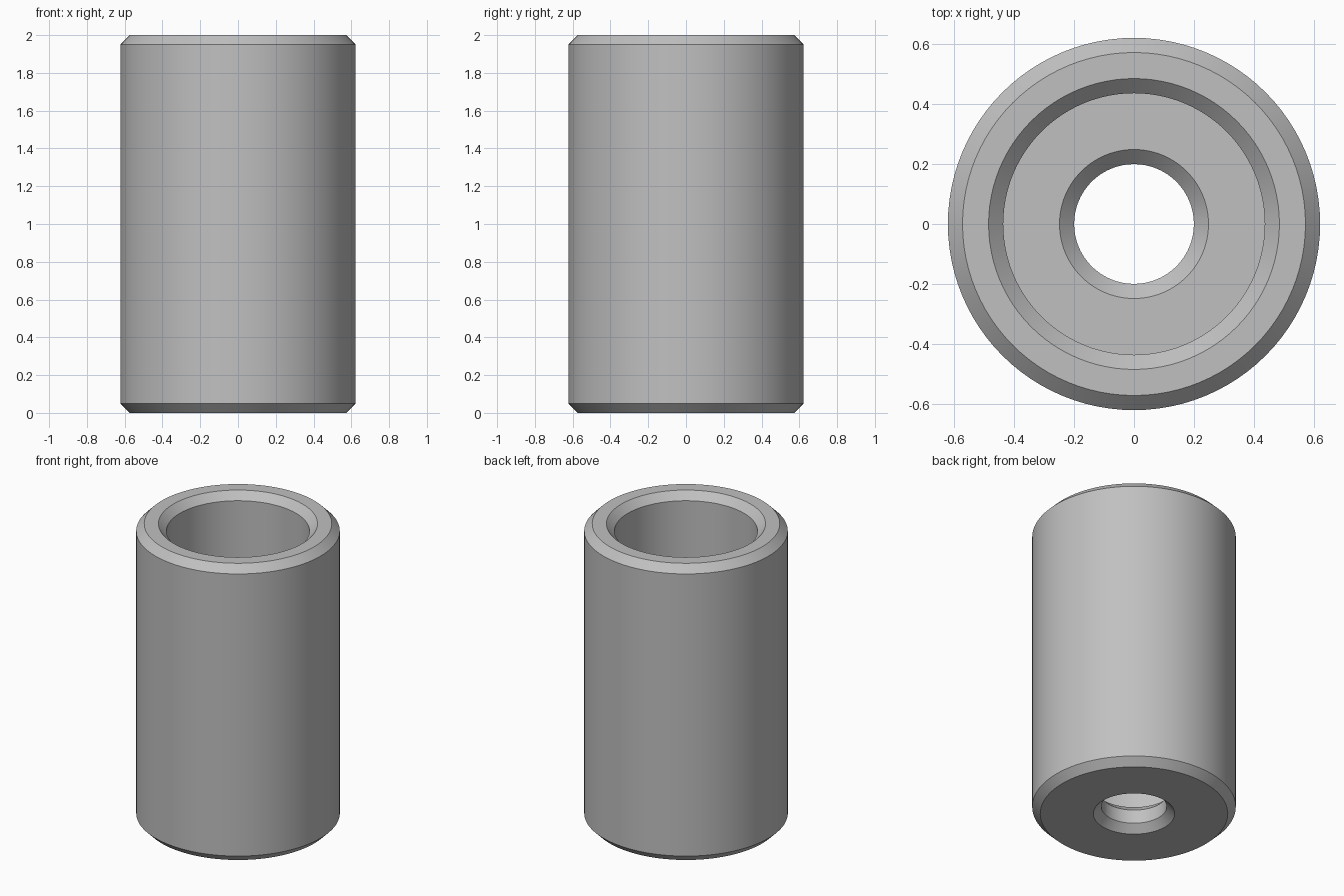
import bpy
import bmesh
import math

cube = bpy.data.objects.get("Cube")
if cube:
    bpy.data.objects.remove(cube, do_unlink=True)

SEGMENTS = 96
HEIGHT = 2.0
CHAMFER = 0.049
OUTER = 0.622    # outer wall radius
BORE = 0.437     # wide upper bore radius
HOLE = 0.2       # narrow through hole radius
FLOOR = 0.19     # height of the bore floor

# Plain grey metal
steel = bpy.data.materials.new("grey_steel")
steel.use_nodes = True
grey = (0.53, 0.53, 0.53, 1)
steel.diffuse_color = grey
steel.node_tree.nodes["Principled BSDF"].inputs["Base Color"].default_value = grey

# Closed cross-section (radius, height), from the bottom hole outwards and around
profile = [
    (HOLE + CHAMFER, 0), (OUTER - CHAMFER, 0),
    (OUTER, CHAMFER), (OUTER, HEIGHT - CHAMFER),
    (OUTER - CHAMFER, HEIGHT), (BORE + CHAMFER, HEIGHT),
    (BORE, HEIGHT - CHAMFER), (BORE, FLOOR),
    (HOLE + CHAMFER, FLOOR), (HOLE, FLOOR - CHAMFER),
    (HOLE, CHAMFER),
]

# Revolve the section into a counterbored, chamfered sleeve
bm = bmesh.new()
rings = []
for i in range(SEGMENTS):
    a = math.tau * i / SEGMENTS
    rings.append([bm.verts.new((r * math.cos(a), r * math.sin(a), z)) for r, z in profile])
for i, ring in enumerate(rings):
    following = rings[(i + 1) % SEGMENTS]
    for j in range(len(profile)):
        k = (j + 1) % len(profile)
        bm.faces.new((ring[j], following[j], following[k], ring[k]))
bmesh.ops.recalc_face_normals(bm, faces=bm.faces)

mesh = bpy.data.meshes.new("counterbored_sleeve")
bm.to_mesh(mesh)
bm.free()
mesh.materials.append(steel)
sleeve = bpy.data.objects.new("counterbored_sleeve", mesh)
bpy.context.collection.objects.link(sleeve)

# Smooth walls, crisp chamfer edges
bpy.context.view_layer.objects.active = sleeve
sleeve.select_set(True)
bpy.ops.object.shade_smooth_by_angle(angle=math.radians(30))
